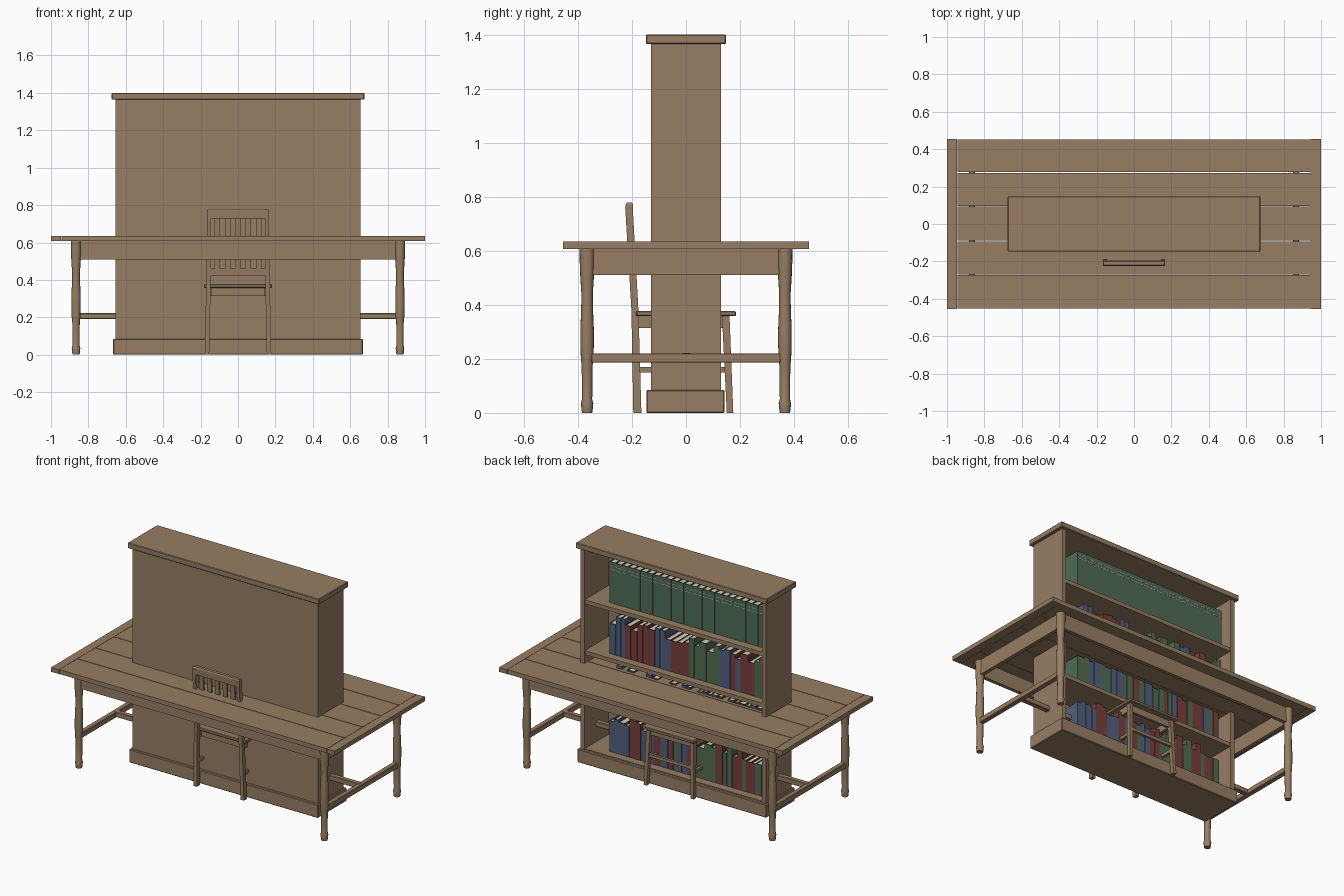
import bpy, bmesh, math, random
from mathutils import Vector, Matrix

if "Cube" in bpy.data.objects:
    bpy.data.objects.remove(bpy.data.objects["Cube"])

random.seed(4)


def material(name, rgb):
    m = bpy.data.materials.new(name)
    m.diffuse_color = (*rgb, 1)
    m.use_nodes = True
    m.node_tree.nodes["Principled BSDF"].inputs["Base Color"].default_value = m.diffuse_color
    return m


WOOD = material("wood", (0.31, 0.21, 0.125))
PAGES = material("pages", (0.66, 0.60, 0.48))
COVERS = {"b": material("blue cover", (0.085, 0.115, 0.21)),
          "r": material("red cover", (0.19, 0.05, 0.045)),
          "g": material("green cover", (0.085, 0.15, 0.085)),
          "s": material("set cover", (0.08, 0.15, 0.095))}


def add_box(bm, x0, x1, y0, y1, z0, z1, mat=0):
    size = Matrix.Diagonal((x1 - x0, y1 - y0, z1 - z0, 1))
    mid = Matrix.Translation(((x0 + x1) / 2, (y0 + y1) / 2, (z0 + z1) / 2))
    verts = bmesh.ops.create_cube(bm, size=1, matrix=mid @ size)["verts"]
    for f in {f for v in verts for f in v.link_faces}:
        f.material_index = mat


def finish(name, bm, mats=(WOOD,)):
    me = bpy.data.meshes.new(name)
    bm.to_mesh(me)
    bm.free()
    for m in mats:
        me.materials.append(m)
    ob = bpy.data.objects.new(name, me)
    bpy.context.collection.objects.link(ob)
    return ob


def box(name, x0, x1, y0, y1, z0, z1, bevel=0):
    bm = bmesh.new()
    add_box(bm, x0, x1, y0, y1, z0, z1)
    ob = finish(name, bm)
    if bevel:
        mod = ob.modifiers.new("bevel", "BEVEL")
        mod.width, mod.segments = bevel, 1
    return ob


def bar(name, rings):
    """Square-section bar through (centre, half x, half y) rings, stacked in z."""
    bm = bmesh.new()
    loops = []
    for (x, y, z), hx, hy in rings:
        loops.append([bm.verts.new((x + a * hx, y + b * hy, z))
                      for a, b in ((-1, -1), (1, -1), (1, 1), (-1, 1))])
    for lo, hi in zip(loops, loops[1:]):
        for i in range(4):
            bm.faces.new((lo[i], lo[(i + 1) % 4], hi[(i + 1) % 4], hi[i]))
    bm.faces.new(loops[0][::-1])
    bm.faces.new(loops[-1])
    return finish(name, bm)


def turned(name, x, y, profile, sides=16):
    bm = bmesh.new()
    loops = [[bm.verts.new((x + r * math.cos(t), y + r * math.sin(t), z))
              for t in (2 * math.pi * i / sides for i in range(sides))]
             for z, r in profile]
    for lo, hi in zip(loops, loops[1:]):
        for i in range(sides):
            j = (i + 1) % sides
            bm.faces.new((lo[i], lo[j], hi[j], hi[i])).smooth = True
    bm.faces.new(loops[0][::-1])
    bm.faces.new(loops[-1])
    return finish(name, bm)


# table top: five planks between two end boards
edges = (-0.455, -0.272, -0.091, 0.095, 0.276, 0.455)
for a, b in zip(edges, edges[1:]):
    box("table_plank", -0.943, 0.943, a + 0.002, b - 0.002, 0.607, 0.635)
for s in (-1, 1):
    box("table_end_board", *sorted((s * 0.945, s)), -0.455, 0.455, 0.607, 0.635)

# table legs, aprons and stretchers
LEG = ((0, 0.019), (0.015, 0.021), (0.035, 0.023), (0.05, 0.019), (0.17, 0.020),
       (0.2, 0.023), (0.25, 0.025), (0.31, 0.025), (0.38, 0.022), (0.44, 0.021),
       (0.5, 0.025), (0.54, 0.027), (0.607, 0.028))
for sx in (-1, 1):
    for sy in (-1, 1):
        turned("table_leg", sx * 0.866, sy * 0.366, LEG)
    box("table_side_apron", sx * 0.867 - 0.012, sx * 0.867 + 0.012, -0.345, 0.345, 0.51, 0.607)
    box("table_side_stretcher", sx * 0.866 - 0.016, sx * 0.866 + 0.016, -0.35, 0.35, 0.186, 0.22, 0.003)
    box("table_long_apron", -0.848, 0.848, sx * 0.366 - 0.012, sx * 0.366 + 0.012, 0.51, 0.607)
box("table_centre_stretcher", -0.866, 0.866, -0.016, 0.016, 0.19, 0.222, 0.003)

# bookcase carcass, open towards +y
for s in (-1, 1):
    box("bookcase_side", *sorted((s * 0.627, s * 0.655)), -0.13, 0.13, 0.085, 1.365)
box("bookcase_back", -0.627, 0.627, -0.13, -0.115, 0.085, 1.365)
box("bookcase_plinth", -0.667, 0.667, -0.147, 0.143, 0, 0.085, 0.004)
box("bookcase_cornice", -0.675, 0.675, -0.148, 0.148, 1.365, 1.4, 0.003)
SHELVES = (0.09, 0.40, 0.715, 1.04)
for z in SHELVES:
    box("bookcase_shelf", -0.627, 0.627, -0.115, 0.125, z - 0.025, z)


def book(bm, x, w, z, h, depth, mat, bands=False):
    """Two boards, a spine and a page block; the spine faces +y."""
    y1 = 0.073
    y0 = y1 - depth
    t = 0.003
    add_box(bm, x - w, x - w + t, y0, y1 - t, z, z + h, mat)
    add_box(bm, x - t, x, y0, y1 - t, z, z + h, mat)
    add_box(bm, x - w, x, y1 - t, y1, z, z + h, mat)
    add_box(bm, x - w + t, x - t, y0 + 0.004, y1 - t, z + 0.004, z + h - 0.005, 0)
    if bands:
        for k in (0.025, 0.045):
            add_box(bm, x - w + 0.003, x - 0.003, y1, y1 + 0.001, z + h - k - 0.003, z + h - k, 0)


# books: mixed rows, then a matching set on the top shelf
MATS = [PAGES] + list(COVERS.values())
INDEX = {k: i + 1 for i, k in enumerate(COVERS)}
ROWS = ("bbbbrrbbrbrgbbrrgggrggrrgrrgrr",
        "ggbbggbbggrgbbggrgbrrgrrbgrrbr",
        "bbbrrrrrbbbrrrgggggbbrbrrggbrr")
for z, colours in zip(SHELVES, ROWS):
    bm = bmesh.new()
    x = 0.49
    for c in colours:
        w = random.uniform(0.026, 0.05)
        if x - w < -0.615:
            break
        book(bm, x, w, z, random.uniform(0.19, 0.255), random.uniform(0.14, 0.17), INDEX[c])
        x -= w + random.uniform(0.0005, 0.003)
    finish("book_row", bm, MATS)
bm = bmesh.new()
for i in range(25):
    book(bm, 0.49 - i * 0.0438, 0.0425, SHELVES[3], 0.262, 0.165, INDEX["s"], True)
finish("matching_book_set", bm, MATS)

# chair posts, front legs and side rails
for s in (-1, 1):
    bar("chair_back_post", [((s * 0.166, -0.18, 0), 0.012, 0.015),
                            ((s * 0.158, -0.189, 0.38), 0.012, 0.013),
                            ((s * 0.154, -0.211, 0.76), 0.010, 0.014)])
    bar("chair_front_leg", [((s * 0.165, 0.163, 0), 0.011, 0.012),
                            ((s * 0.154, 0.147, 0.36), 0.013, 0.014)])
    box("chair_side_stretcher", s * 0.158 - 0.008, s * 0.158 + 0.008, -0.18, 0.155, 0.15, 0.17)
    box("chair_side_apron", s * 0.15 - 0.008, s * 0.15 + 0.008, -0.18, 0.145, 0.315, 0.358)
box("chair_cross_stretcher", -0.155, 0.155, -0.009, 0.009, 0.152, 0.168)
box("chair_front_stretcher", -0.158, 0.158, 0.148, 0.164, 0.18, 0.2)
box("chair_back_apron", -0.15, 0.15, -0.165, -0.15, 0.315, 0.358)
box("chair_front_apron", -0.15, 0.15, 0.132, 0.148, 0.315, 0.358)

# chair seat and slatted back
box("chair_seat", -0.183, 0.183, -0.185, 0.185, 0.358, 0.377, 0.004)
bar("chair_lower_rail", [((0, -0.191, 0.42), 0.148, 0.008), ((0, -0.194, 0.46), 0.147, 0.008)])
bar("chair_crest_rail", [((0, -0.209, 0.728), 0.166, 0.013), ((0, -0.210, 0.77), 0.166, 0.014),
                         ((0, -0.210, 0.778), 0.163, 0.010)])
for i in range(-2, 3):
    bar("chair_slat", [((i * 0.055, -0.194, 0.455), 0.015, 0.005),
                       ((i * 0.055, -0.209, 0.732), 0.015, 0.005)])
